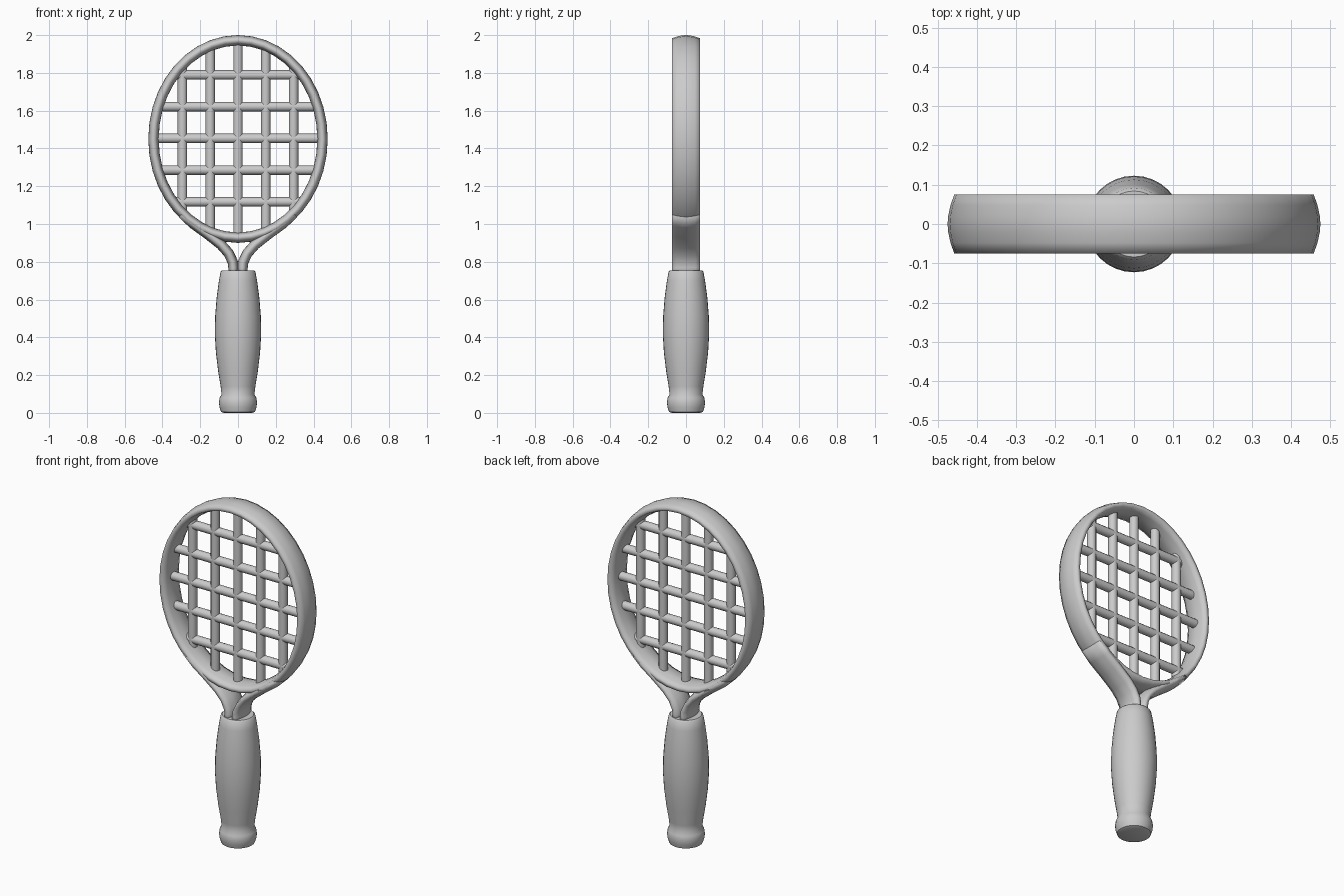
import bpy, bmesh
from math import sin, cos, pi, sqrt
from mathutils import Vector, Matrix

if "Cube" in bpy.data.objects:
    bpy.data.objects.remove(bpy.data.objects["Cube"])

# Frame cross-section: (offset in the racket plane, y), bulging inside and outside
HALF = [(0.0105, -0.075), (0.02, -0.048), (0.026, -0.02), (0.0275, 0.0),
        (0.026, 0.02), (0.02, 0.048), (0.0105, 0.075)]
PROFILE = HALF + [(-a, -b) for a, b in HALF]
CZ = 1.45                     # centre height of the head


def finish(name, bm, angle=None):
    bmesh.ops.recalc_face_normals(bm, faces=bm.faces)
    me = bpy.data.meshes.new(name)
    bm.to_mesh(me)
    bm.free()
    ob = bpy.data.objects.new(name, me)
    bpy.context.collection.objects.link(ob)
    bpy.ops.object.select_all(action='DESELECT')
    ob.select_set(True)
    bpy.context.view_layer.objects.active = ob
    if angle:
        bpy.ops.object.shade_smooth_by_angle(angle=angle)
    else:
        bpy.ops.object.shade_smooth()
    return ob


def bridge(bm, rings, closed=False):
    n = len(rings[0])
    last = len(rings) if closed else len(rings) - 1
    for i in range(last):
        a, b = rings[i], rings[(i + 1) % len(rings)]
        for j in range(n):
            k = (j + 1) % n
            bm.faces.new((a[j], a[k], b[k], b[j]))
    if not closed:
        bm.faces.new(rings[0])
        bm.faces.new(rings[-1])


def sweep(name, path, closed=False):
    """Sweep PROFILE along an (x, z) path."""
    bm = bmesh.new()
    rings, n = [], len(path)
    for i, (x, z) in enumerate(path):
        p = Vector(path[i - 1] if closed or i else path[0])
        q = Vector(path[(i + 1) % n] if closed or i < n - 1 else path[-1])
        t = (q - p).normalized()
        nx, nz = t.y, -t.x
        rings.append([bm.verts.new((x + nx * a, y, z + nz * a)) for a, y in PROFILE])
    bridge(bm, rings, closed)
    return finish(name, bm)


# Oval head
N = 40
sweep("head_frame", [(0.4475 * cos(2 * pi * i / N), CZ + 0.5225 * sin(2 * pi * i / N))
                     for i in range(N)], closed=True)

# Throat arms joining the head to the neck
arm = sweep("throat_arms", [(0.295, 1.056), (0.2375, 1.002), (0.16, 0.946), (0.09, 0.891),
                            (0.05, 0.846), (0.028, 0.80), (0.024, 0.77), (0.024, 0.72)])
arm.modifiers.new("mirror", 'MIRROR').use_axis = (True, False, False)


# Strings: five each way, trimmed to the inside of the oval
def string(name, a, b):
    a, b = Vector(a), Vector(b)
    d = b - a
    bm = bmesh.new()
    m = Matrix.Translation((a + b) / 2) @ d.to_track_quat('Z', 'Y').to_matrix().to_4x4()
    bmesh.ops.create_cone(bm, cap_ends=True, segments=12, radius1=0.025, radius2=0.025,
                          depth=d.length, matrix=m)
    finish(name, bm, 0.7)


for i in range(-2, 3):
    x = 0.147 * i
    h = 0.51 * sqrt(1 - (x / 0.435) ** 2)
    string("vertical_string", (x, 0, CZ - h), (x, 0, CZ + h))
    dz = 0.168 * i
    w = 0.435 * sqrt(1 - (dz / 0.51) ** 2)
    string("horizontal_string", (-w, 0, CZ + 0.003 + dz), (w, 0, CZ + 0.003 + dz))

# Turned handle with a butt knob: (radius, z)
bm = bmesh.new()
rings = []
for r, z in [(0.075, 0.0), (0.09, 0.006), (0.098, 0.03), (0.101, 0.055), (0.097, 0.08),
             (0.087, 0.098), (0.092, 0.14), (0.105, 0.22), (0.117, 0.32), (0.123, 0.42),
             (0.121, 0.51), (0.113, 0.61), (0.101, 0.70), (0.092, 0.747), (0.084, 0.755)]:
    rings.append([bm.verts.new((r * cos(2 * pi * k / 32), r * sin(2 * pi * k / 32), z))
                  for k in range(32)])
bridge(bm, rings)
finish("handle", bm, 0.75)
